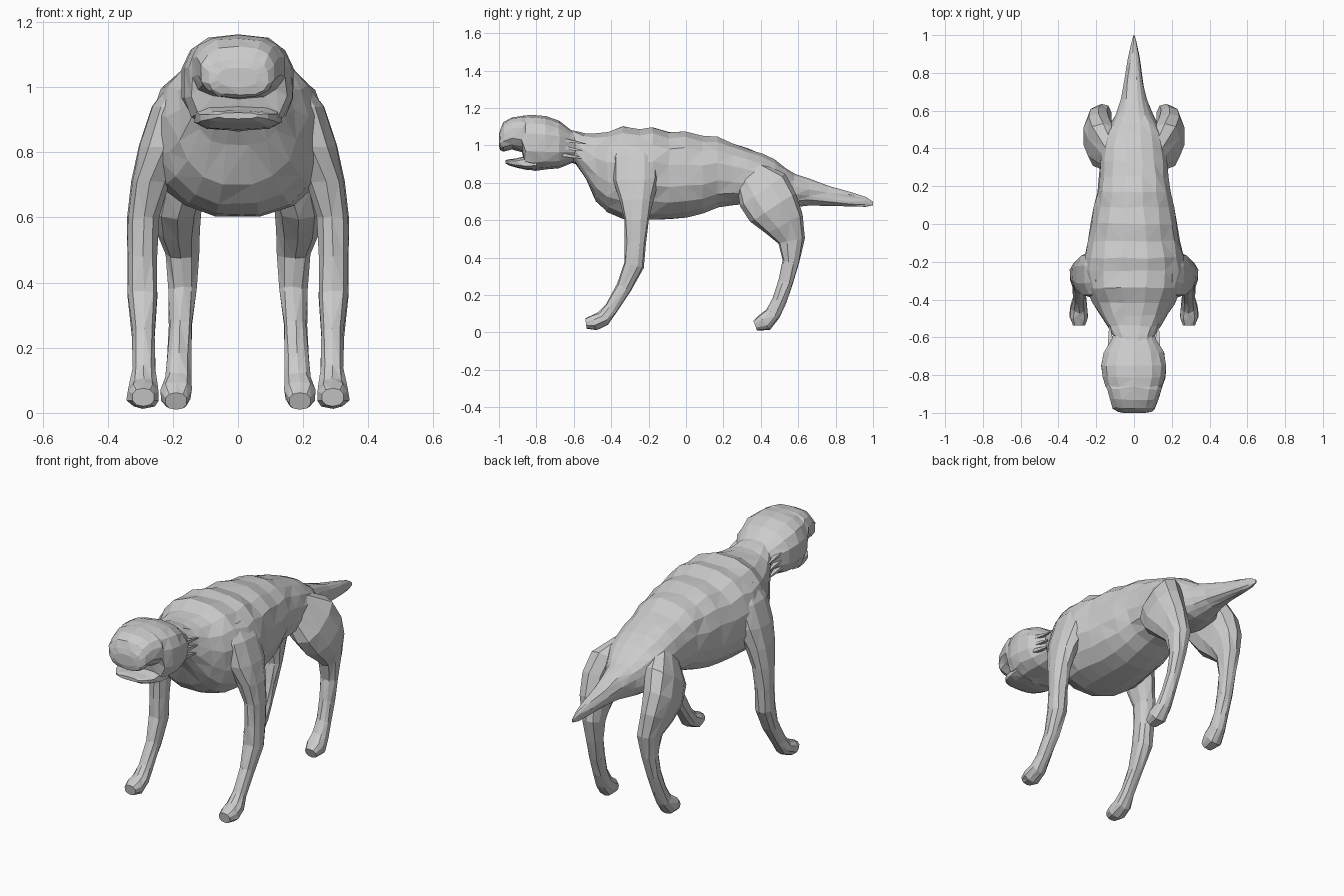
import bpy, bmesh, random
from math import sin, cos, pi, copysign
from mathutils import Vector

random.seed(4)


def loft(name, rings, sides, power=0.85, along_y=False, mirror=False, rough=0.005):
    """Faceted skin over rings (x, y, z, half width, half depth)."""
    bm = bmesh.new()
    pts = [Vector(r[:3]) for r in rings]
    loops = []
    for i, (x, y, z, ru, rv) in enumerate(rings):
        t = pts[min(i + 1, len(pts) - 1)] - pts[max(i - 1, 0)]
        if along_y:
            t = Vector((0, 1, 0))
        t.x = 0
        t.normalize()
        v_axis = Vector((0, -t.z, t.y))
        loop = []
        for k in range(sides):
            a = 2 * pi * (k + 0.5) / sides
            c, s = cos(a), sin(a)
            u = ru * copysign(abs(c) ** power, c)
            v = rv * copysign(abs(s) ** power, s)
            j = min(rough, ru * 0.1)
            p = pts[i] + Vector((u, 0, 0)) + v_axis * v
            if 0 < i < len(rings) - 1:
                p += Vector((random.uniform(-j, j), random.uniform(-j, j), random.uniform(-j, j) * 0.6))
            loop.append(bm.verts.new(p))
        loops.append(loop)
    for a, b in zip(loops, loops[1:]):
        for k in range(sides):
            n = (k + 1) % sides
            bm.faces.new((a[k], a[n], b[n], b[k]))
    bm.faces.new(loops[0])
    bm.faces.new(loops[-1])
    bmesh.ops.triangulate(bm, faces=bm.faces[:])
    bmesh.ops.recalc_face_normals(bm, faces=bm.faces[:])
    mesh = bpy.data.meshes.new(name)
    bm.to_mesh(mesh)
    bm.free()
    ob = bpy.data.objects.new(name, mesh)
    bpy.context.collection.objects.link(ob)
    if mirror:
        ob.modifiers.new("mirror", 'MIRROR')
    return ob


def spine(profile):
    """Turn (y, bottom, top, half width) into rings."""
    return [(0, y, (lo + hi) / 2, w, (hi - lo) / 2) for y, lo, hi, w in profile]


# Torso running from the neck through the chest and rump to the tail tip
loft("torso_and_tail", spine([
    (-0.66, 0.92, 1.09, 0.09), (-0.59, 0.90, 1.08, 0.115), (-0.54, 0.82, 1.068, 0.14),
    (-0.48, 0.70, 1.07, 0.18), (-0.42, 0.64, 1.075, 0.22), (-0.34, 0.605, 1.105, 0.255),
    (-0.25, 0.60, 1.09, 0.275), (-0.18, 0.60, 1.10, 0.265), (-0.09, 0.602, 1.072, 0.245),
    (0.0, 0.61, 1.078, 0.23), (0.09, 0.635, 1.052, 0.212), (0.17, 0.668, 1.048, 0.195),
    (0.25, 0.68, 1.01, 0.185), (0.33, 0.685, 0.985, 0.18), (0.41, 0.67, 0.955, 0.17),
    (0.48, 0.66, 0.925, 0.15), (0.54, 0.66, 0.88, 0.12), (0.58, 0.67, 0.85, 0.10),
    (0.66, 0.68, 0.82, 0.068), (0.76, 0.678, 0.785, 0.05), (0.88, 0.672, 0.75, 0.03),
    (0.96, 0.672, 0.725, 0.015), (1.0, 0.68, 0.70, 0.003)]), 16, along_y=True)

# Skull; the underside steps up to open the mouth
loft("head", spine([
    (-0.57, 0.92, 1.06, 0.10), (-0.62, 0.905, 1.085, 0.125), (-0.68, 0.88, 1.13, 0.16),
    (-0.75, 0.87, 1.155, 0.175), (-0.81, 0.865, 1.163, 0.17), (-0.86, 0.875, 1.16, 0.15),
    (-0.875, 0.965, 1.158, 0.145), (-0.93, 0.98, 1.15, 0.128), (-0.975, 0.965, 1.125, 0.115),
    (-0.992, 0.975, 1.085, 0.095), (-1.0, 1.0, 1.06, 0.06)]), 14, 0.75, along_y=True, rough=0.004)

# Lower jaw
loft("lower_jaw", spine([
    (-0.80, 0.866, 0.96, 0.14), (-0.86, 0.87, 0.945, 0.13), (-0.91, 0.882, 0.93, 0.118),
    (-0.945, 0.89, 0.927, 0.095), (-0.965, 0.903, 0.922, 0.06)]), 10, 0.7, along_y=True, rough=0.003)

# Front legs with shoulders blended into the chest
loft("front_leg", [
    (0.15, -0.27, 1.02, 0.055, 0.09), (0.18, -0.27, 0.94, 0.085, 0.13),
    (0.225, -0.268, 0.82, 0.08, 0.125), (0.268, -0.265, 0.71, 0.062, 0.09),
    (0.291, -0.265, 0.60, 0.05, 0.066), (0.294, -0.27, 0.48, 0.048, 0.057),
    (0.291, -0.278, 0.36, 0.046, 0.056), (0.29, -0.33, 0.24, 0.036, 0.042),
    (0.29, -0.40, 0.13, 0.036, 0.036), (0.29, -0.442, 0.075, 0.046, 0.043),
    (0.291, -0.49, 0.054, 0.05, 0.042), (0.291, -0.535, 0.048, 0.034, 0.028)],
    10, mirror=True, rough=0.004)

# Hind legs with full thighs and backward hocks
loft("hind_leg", [
    (0.11, 0.34, 0.85, 0.06, 0.09), (0.165, 0.41, 0.76, 0.085, 0.15),
    (0.188, 0.465, 0.67, 0.08, 0.145), (0.185, 0.525, 0.58, 0.068, 0.11),
    (0.172, 0.565, 0.49, 0.052, 0.072), (0.17, 0.562, 0.38, 0.042, 0.047),
    (0.176, 0.535, 0.27, 0.037, 0.04), (0.18, 0.50, 0.17, 0.036, 0.036),
    (0.185, 0.465, 0.10, 0.041, 0.042), (0.19, 0.42, 0.055, 0.049, 0.05),
    (0.19, 0.37, 0.036, 0.034, 0.028)], 10, mirror=True, rough=0.004)

# Thin skin folds at the sides of the neck
for i, z in enumerate((0.94, 0.98, 1.02)):
    loft(f"neck_fold_{i + 1}", [
        (0.125, -0.66, z + 0.01, 0.02, 0.014), (0.125, -0.60, z, 0.014, 0.009),
        (0.13, -0.53, z - 0.012, 0.002, 0.002)], 4, 1.0, mirror=True, rough=0.001)
